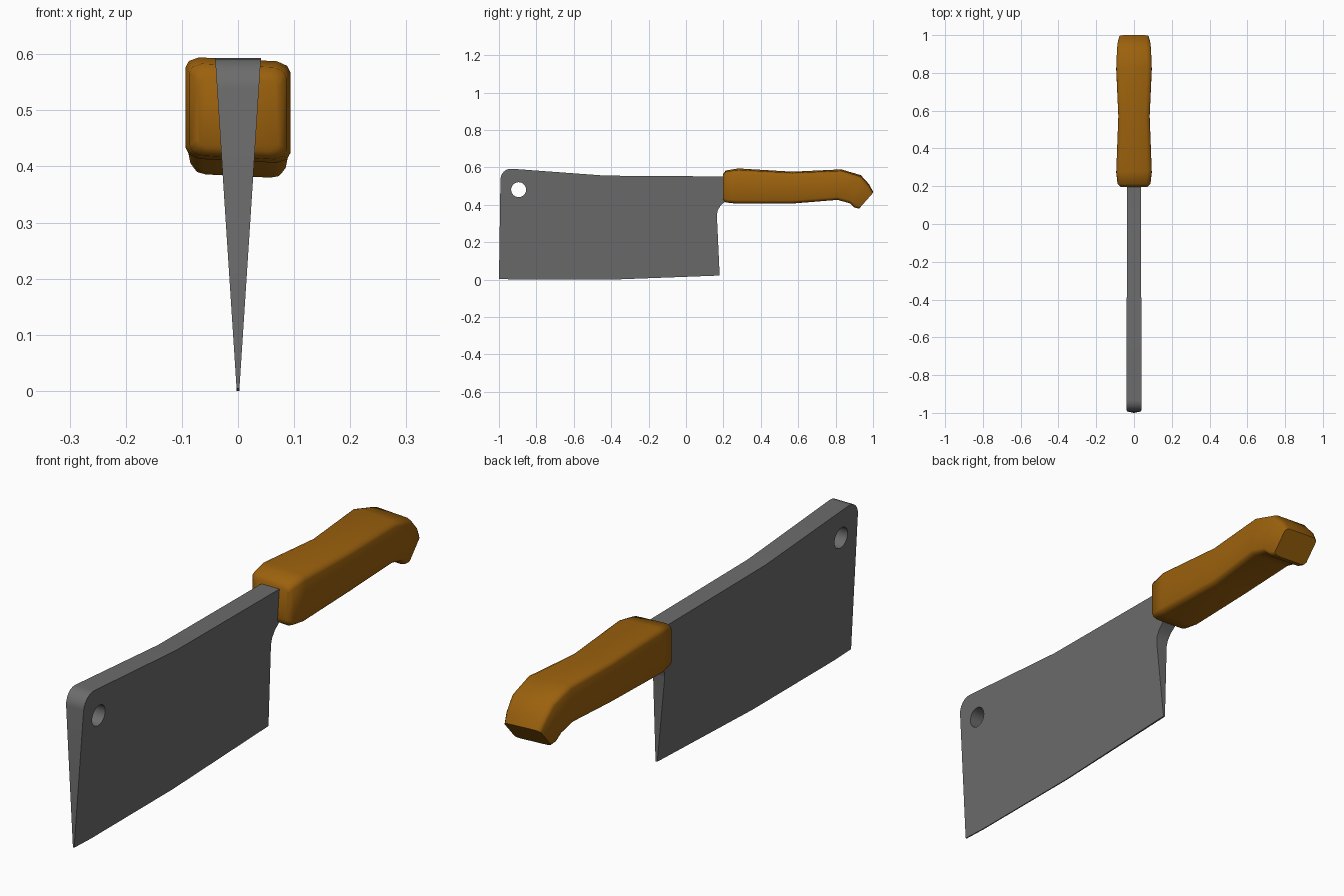
import bpy, bmesh, math
from mathutils import Vector

if "Cube" in bpy.data.objects:
    bpy.data.objects.remove(bpy.data.objects["Cube"])


def material(name, rgb):
    m = bpy.data.materials.new(name)
    m.diffuse_color = (*rgb, 1)
    m.use_nodes = True
    m.node_tree.nodes["Principled BSDF"].inputs["Base Color"].default_value = m.diffuse_color
    return m


steel = material("grey steel", (0.15, 0.15, 0.15))
wood = material("orange brown wood", (0.33, 0.12, 0.004))


def arc(cy, cz, r, a0, a1, n):
    return [(cy + r * math.cos(math.radians(a0 + (a1 - a0) * i / n)),
             cz + r * math.sin(math.radians(a0 + (a1 - a0) * i / n))) for i in range(n + 1)]


# Blade: flat outline with a round hole, extruded, then tapered to the edge
outline = [(-1, 0.008), (-0.9, 0.004), (-0.4, 0.004), (0.18, 0.026), (0.165, 0.35),
           (0.17, 0.375), (0.185, 0.4), (0.21, 0.422), (0.3, 0.43), (0.3, 0.555),
           (-0.43, 0.56)]
outline += arc(-0.935, 0.54, 0.057, 88, 178, 6)
hole = arc(-0.895, 0.485, 0.04, 0, 360, 24)[:-1]

curve = bpy.data.curves.new("blade", 'CURVE')
curve.dimensions = '2D'
curve.fill_mode = 'BOTH'
curve.extrude = 1.0
for pts in (outline, hole):
    s = curve.splines.new('POLY')
    s.points.add(len(pts) - 1)
    s.use_cyclic_u = True
    for p, (y, z) in zip(s.points, pts):
        p.co = (y, z, 0, 1)
blade = bpy.data.objects.new("blade", curve)
bpy.context.collection.objects.link(blade)
bpy.context.view_layer.objects.active = blade
blade.select_set(True)
bpy.ops.object.convert(target='MESH')
blade = bpy.context.object
for v in blade.data.vertices:
    y, z, x = v.co
    v.co = (x * (0.002 + 0.065 * z), y, z - 0.004)
bm = bmesh.new()
bm.from_mesh(blade.data)
bmesh.ops.remove_doubles(bm, verts=bm.verts, dist=1e-5)
bmesh.ops.recalc_face_normals(bm, faces=bm.faces)
bm.to_mesh(blade.data)
bm.free()
blade.data.materials.clear()
blade.data.materials.append(steel)
bpy.ops.object.shade_smooth_by_angle(angle=math.radians(25))

# Handle: rounded rectangular sections lofted between top and bottom lines
# (top y, top z, bottom y, bottom z, half width)
sections = [
    (0.197, 0.56, 0.197, 0.43, 0.072),
    (0.212, 0.58, 0.212, 0.416, 0.087),
    (0.28, 0.591, 0.27, 0.410, 0.094),
    (0.57, 0.574, 0.57, 0.410, 0.083),
    (0.83, 0.586, 0.81, 0.430, 0.094),
    (0.935, 0.555, 0.875, 0.412, 0.090),
    (0.978, 0.508, 0.900, 0.389, 0.085),
    (1.0, 0.468, 0.925, 0.383, 0.078),
]
corner = [(1, 0.78), (0.93, 0.92), (0.74, 1)]
ring = (corner + [(-a, b) for a, b in reversed(corner)]
        + [(-a, -b) for a, b in corner] + [(a, -b) for a, b in reversed(corner)])
bm = bmesh.new()
loops = []
for ty, tz, by, bz, w in sections:
    top, bot = Vector((0, ty, tz)), Vector((0, by, bz))
    mid, half = (top + bot) / 2, (top - bot) / 2
    loops.append([bm.verts.new(mid + half * b + Vector((a * w, 0, -0.05 * a * w)))
                  for a, b in ring])
n = len(ring)
for l0, l1 in zip(loops, loops[1:]):
    for i in range(n):
        bm.faces.new((l0[i], l0[(i + 1) % n], l1[(i + 1) % n], l1[i]))
bm.faces.new(loops[0])
bm.faces.new(loops[-1])
bmesh.ops.recalc_face_normals(bm, faces=bm.faces)
mesh = bpy.data.meshes.new("handle")
bm.to_mesh(mesh)
bm.free()
mesh.materials.append(wood)
handle = bpy.data.objects.new("handle", mesh)
bpy.context.collection.objects.link(handle)
blade.select_set(False)
handle.select_set(True)
bpy.context.view_layer.objects.active = handle
bpy.ops.object.shade_smooth_by_angle(angle=math.radians(50))
